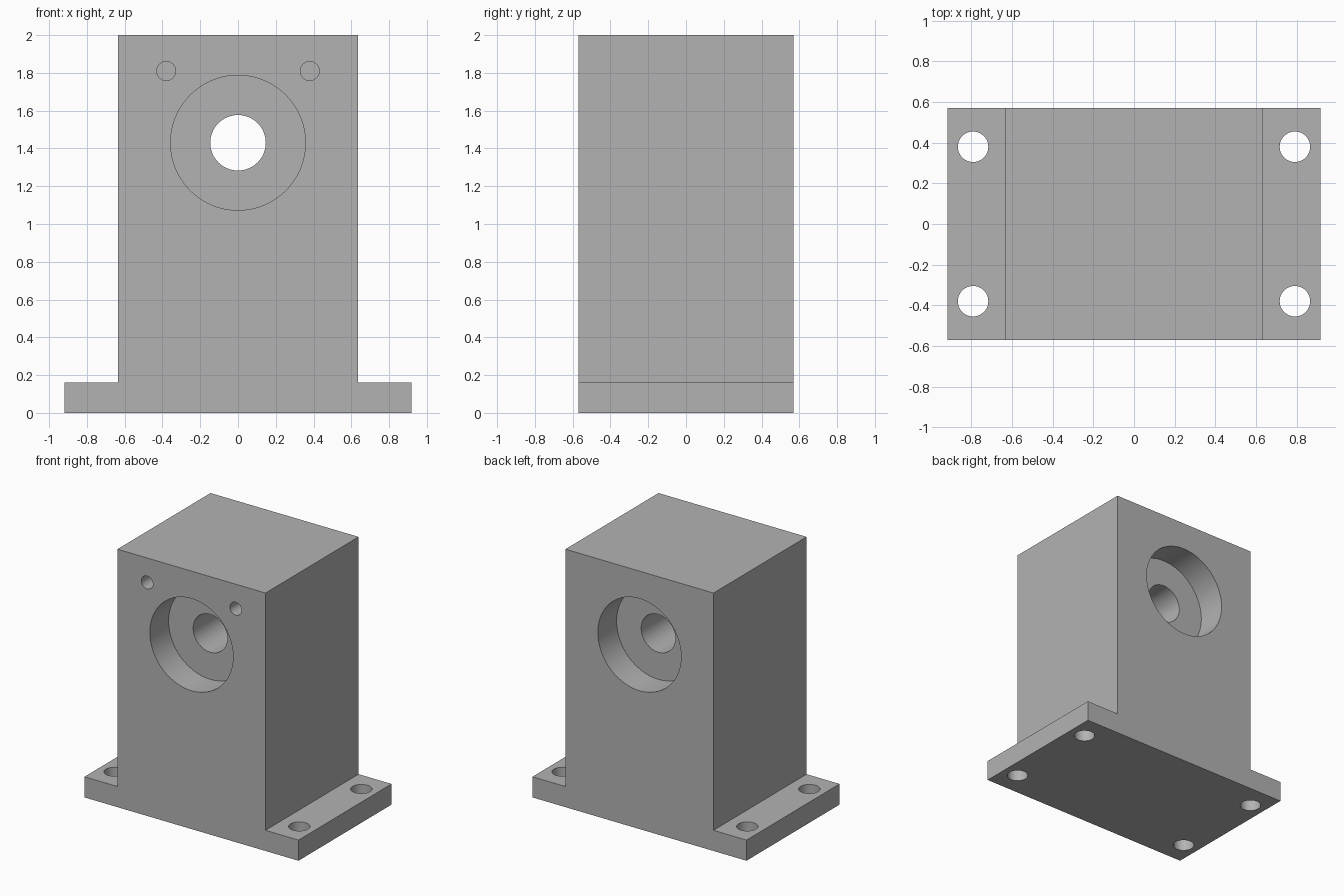
import bpy, bmesh, math
from mathutils import Matrix, Vector

if "Cube" in bpy.data.objects:
    bpy.data.objects.remove(bpy.data.objects["Cube"], do_unlink=True)

# Overall sizes
HALF_DEPTH, BLOCK_X, FOOT_X = 0.57, 0.635, 0.918
FOOT_Z, TOP_Z, BORE_Z = 0.16, 2.0, 1.43
BORE_DEPTH, PILOT_DEPTH = 0.23, 0.3

grey = bpy.data.materials.new("plain_grey")
grey.use_nodes = True
colour = (0.45, 0.45, 0.45, 1)
grey.diffuse_color = colour
grey.node_tree.nodes["Principled BSDF"].inputs["Base Color"].default_value = colour


def add_object(name, bm):
    bmesh.ops.recalc_face_normals(bm, faces=bm.faces)
    mesh = bpy.data.meshes.new(name)
    bm.to_mesh(mesh)
    bm.free()
    mesh.materials.append(grey)
    obj = bpy.data.objects.new(name, mesh)
    bpy.context.collection.objects.link(obj)
    return obj


def drill(body, start, end, radius, sides=64):
    """Cut a round hole between two points on its axis."""
    start, end = Vector(start), Vector(end)
    axis = end - start
    turn = axis.to_track_quat('Z', 'Y').to_matrix().to_4x4()
    bm = bmesh.new()
    bmesh.ops.create_cone(bm, cap_ends=True, segments=sides, radius1=radius,
                          radius2=radius, depth=axis.length,
                          matrix=Matrix.Translation((start + end) / 2) @ turn)
    cutter = add_object("hole_cutter", bm)
    cutter.hide_render = True
    mod = body.modifiers.new("hole", 'BOOLEAN')
    mod.operation, mod.solver, mod.object = 'DIFFERENCE', 'EXACT', cutter
    bpy.context.view_layer.objects.active = body
    bpy.ops.object.modifier_apply(modifier=mod.name)
    bpy.data.objects.remove(cutter, do_unlink=True)


# Block with flanged foot: an inverted T profile extruded front to back
right = [(FOOT_X, 0), (FOOT_X, FOOT_Z), (BLOCK_X, FOOT_Z), (BLOCK_X, TOP_Z)]
profile = right + [(-x, z) for x, z in reversed(right)]
bm = bmesh.new()
face = bm.faces.new([bm.verts.new((x, -HALF_DEPTH, z)) for x, z in profile])
swept = bmesh.ops.extrude_face_region(bm, geom=[face])["geom"]
bmesh.ops.translate(bm, vec=(0, 2 * HALF_DEPTH, 0),
                    verts=[v for v in swept if isinstance(v, bmesh.types.BMVert)])
body = add_object("bearing_block", bm)

# Shaft hole and a counterbore at each end
drill(body, (0, -1, BORE_Z), (0, 1, BORE_Z), 0.147)
for side in (-1, 1):
    drill(body, (0, side, BORE_Z),
          (0, side * (HALF_DEPTH - BORE_DEPTH), BORE_Z), 0.357, 96)

for side in (-1, 1):
    # Blind pilot holes on the front
    drill(body, (side * 0.38, -1, 1.81),
          (side * 0.38, -HALF_DEPTH + PILOT_DEPTH, 1.81), 0.05, 32)
    # Mounting holes through the foot
    for y in (-0.38, 0.38):
        drill(body, (side * 0.792, y, -0.1), (side * 0.792, y, 0.3), 0.075, 48)

bpy.ops.object.select_all(action='DESELECT')
body.select_set(True)
bpy.context.view_layer.objects.active = body
bpy.ops.object.shade_smooth_by_angle(angle=math.radians(30))
